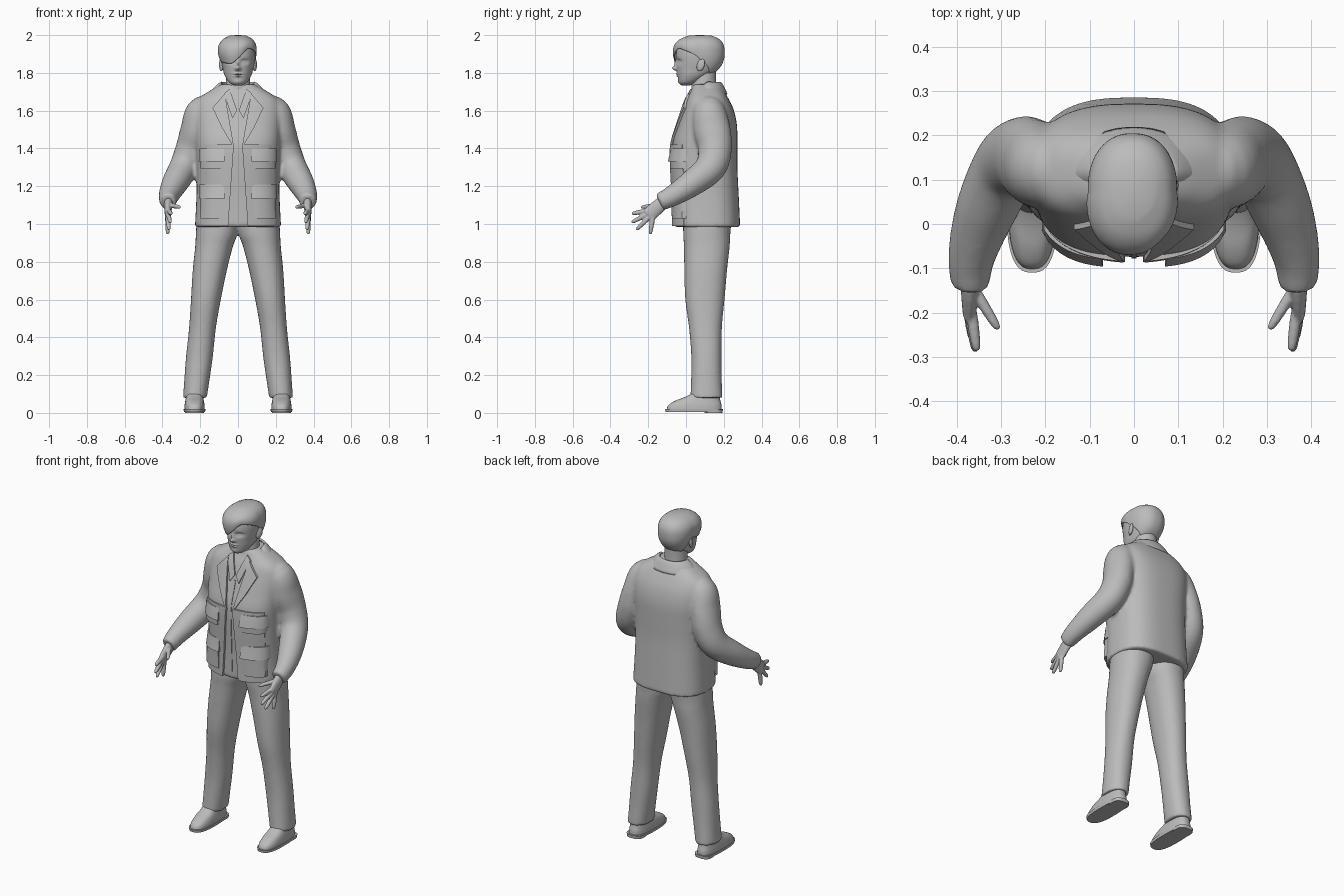
import bpy, bmesh, math
from mathutils import Vector

if "Cube" in bpy.data.objects:
    bpy.data.objects.remove(bpy.data.objects["Cube"])

grey = bpy.data.materials.new("plain grey")
grey.use_nodes = True
grey.diffuse_color = (0.5, 0.5, 0.5, 1)
grey.node_tree.nodes["Principled BSDF"].inputs["Base Color"].default_value = (0.5, 0.5, 0.5, 1)


def sample(keys, t):
    """Smooth interpolation through rows of numbers, t from 0 to 1."""
    f = max(0, min(t, 1)) * (len(keys) - 1)
    i = min(int(f), len(keys) - 2)
    f -= i
    rows = [keys[max(0, min(i + k, len(keys) - 1))] for k in (-1, 0, 1, 2)]
    return [b + f / 2 * (c - a + f * (2*a - 5*b + 4*c - d + f * (3 * (b - c) + d - a)))
            for a, b, c, d in zip(*rows)]


def at_height(keys, z):
    """Row of a standing profile at height z (bisection)."""
    lo, hi = 0, 1
    for _ in range(20):
        mid = (lo + hi) / 2
        if sample(keys, mid)[2] < z:
            lo = mid
        else:
            hi = mid
    return sample(keys, lo)


def power(v, n):
    return math.copysign(abs(v) ** (2 / n), v)


def loft(bm, keys, upright=True, n=2.0, segs=32, steps=40, side=1):
    """Skin rings (x, y, z, radius_a, radius_b) into a closed body."""
    rings = []
    for k in range(steps + 1):
        t = k / steps
        x, y, z, ra, rb = sample(keys, t)
        u, v = Vector((1, 0, 0)), Vector((0, 1, 0))
        if not upright:
            d = (Vector(sample(keys, t + .01)[:3]) - Vector(sample(keys, t - .01)[:3])).normalized()
            u = (u - d * d.x).normalized()
            v = d.cross(u)
        ring = []
        for s in range(segs):
            a = math.tau * s / segs
            p = Vector((x, y, z)) + u * ra * power(math.cos(a), n) + v * rb * power(math.sin(a), n)
            ring.append(bm.verts.new((p.x * side, p.y, p.z)))
        rings.append(ring)
    for r, q in zip(rings, rings[1:]):
        for s in range(segs):
            bm.faces.new((r[s], r[s - 1], q[s - 1], q[s]))
    bm.faces.new(rings[0])
    bm.faces.new(rings[-1])


def sheet(bm, fn, nu, nv):
    """Grid surface from a function of u and v."""
    g = [[bm.verts.new(fn(i / nu, j / nv)) for j in range(nv + 1)] for i in range(nu + 1)]
    for i in range(nu):
        for j in range(nv):
            bm.faces.new((g[i][j], g[i + 1][j], g[i + 1][j + 1], g[i][j + 1]))


def finish(bm, name, voxel=0, smooth=0, thick=0, angle=40):
    bmesh.ops.recalc_face_normals(bm, faces=bm.faces)
    me = bpy.data.meshes.new(name)
    bm.to_mesh(me)
    bm.free()
    me.materials.append(grey)
    ob = bpy.data.objects.new(name, me)
    bpy.context.collection.objects.link(ob)
    bpy.ops.object.select_all(action='DESELECT')
    ob.select_set(True)
    bpy.context.view_layer.objects.active = ob
    bpy.ops.object.shade_smooth_by_angle(angle=math.radians(angle))
    if thick:
        m = ob.modifiers.new("thickness", 'SOLIDIFY')
        m.thickness, m.offset = thick, 0
    if voxel:
        m = ob.modifiers.new("blend", 'REMESH')
        m.mode, m.voxel_size, m.use_smooth_shade = 'VOXEL', voxel, True
        m = ob.modifiers.new("soften", 'SMOOTH')
        m.iterations = smooth


# Jacket: body and sleeves blended together
BODY = [(0, .112, .983, .228, .175), (0, .107, 1.15, .22, .172), (0, .1, 1.3, .22, .172),
        (0, .1, 1.42, .225, .172), (0, .113, 1.52, .232, .157), (0, .118, 1.6, .232, .136),
        (0, .115, 1.66, .212, .112), (0, .113, 1.705, .15, .088), (0, .108, 1.74, .088, .07)]
SLEEVE = [(.12, .12, 1.605, .07, .07), (.19, .122, 1.59, .085, .088), (.224, .137, 1.5, .08, .098),
          (.25, .153, 1.4, .08, .09), (.287, .13, 1.3, .077, .082), (.335, .03, 1.215, .069, .07),
          (.366, -.07, 1.15, .054, .056), (.37, -.14, 1.115, .043, .047)]
bm = bmesh.new()
loft(bm, BODY, n=2.7, segs=64)
for s in (1, -1):
    loft(bm, SLEEVE, upright=False, side=s)
finish(bm, "jacket", voxel=.009, smooth=8)


def chest(x, z, off):
    """Point on the jacket front, raised by off."""
    _, cy, _, rx, ry = at_height(BODY, z)
    f = max(0, 1 - min(1, abs(x) / rx) ** 2.7) ** (1 / 2.7)
    return Vector((x, cy - ry * f - off, z))


def patch(bm, corners, side, offs, bulge=0, n=10):
    """Closed plate over the chest; offs is the height at the u=0 and u=1 sides."""
    a, b, c, d = [Vector(p) for p in corners]

    def place(u, v, back):
        p = (a.lerp(b, u)).lerp(d.lerp(c, u), v)
        h = offs[0] * (1 - u) + offs[1] * u + bulge * v
        return chest(p.x * side, p.y, -.012 if back else h)
    grids = [[[bm.verts.new(place(i / n, j / n, k)) for j in range(n + 1)] for i in range(n + 1)]
             for k in (0, 1)]
    for g in grids:
        for i in range(n):
            for j in range(n):
                bm.faces.new((g[i][j], g[i + 1][j], g[i + 1][j + 1], g[i][j + 1]))
    rim = [(i, 0) for i in range(n)] + [(n, j) for j in range(n)]
    rim += [(n - i, n) for i in range(n)] + [(0, n - j) for j in range(n)]
    for (i, j), (k, l) in zip(rim, rim[1:] + rim[:1]):
        f, r = grids
        bm.faces.new((f[i][j], f[k][l], r[k][l], r[i][j]))


for s, word in ((1, "left"), (-1, "right")):
    # Open front edge, lapel and shirt collar: corners run top to bottom
    bm = bmesh.new()
    patch(bm, [(.022, 1.42), (.19, 1.42), (.19, .99), (.052, .99)], s, (.013, .002))
    finish(bm, word + "_front_panel")
    bm = bmesh.new()
    patch(bm, [(.07, 1.69), (.135, 1.615), (.085, 1.51), (.02, 1.4)], s, (.012, .012))
    finish(bm, word + "_lapel")
    bm = bmesh.new()
    patch(bm, [(.045, 1.715), (.075, 1.69), (.03, 1.56), (.004, 1.6)], s, (.008, .008))
    finish(bm, word + "_shirt_collar")
    # Flapped cargo pockets
    for level, top, fold, low in (("upper", 1.4, 1.33, 1.295), ("lower", 1.21, 1.135, 1.03)):
        bm = bmesh.new()
        patch(bm, [(.075, top), (.203, top), (.208, fold), (.07, fold)], s, (.008, .012), .018)
        finish(bm, word + "_" + level + "_pocket_flap")
        bm = bmesh.new()
        patch(bm, [(.08, fold + .01), (.2, fold + .01), (.198, low), (.08, low)], s, (.016, .022))
        finish(bm, word + "_" + level + "_pocket")

# Shirt placket
bm = bmesh.new()
patch(bm, [(-.006, 1.57), (.006, 1.57), (.006, 1.03), (-.006, 1.03)], 1, (.004, .004))
finish(bm, "shirt_placket")


# Folded collar round the neck
def collar(u, v):
    a = math.radians(-72 + 324 * u)
    c, s = math.cos(a), math.sin(a)
    drop = .06 * max(0, -s)
    spread = v ** .9
    rx, ry = .086 + .062 * spread, .068 + .034 * spread
    return (rx * c, .112 + ry * s, 1.748 - drop - .062 * v ** 1.2)


bm = bmesh.new()
sheet(bm, collar, 40, 6)
finish(bm, "jacket_collar", thick=.012)

# Trousers
LEG = [(.105, .115, 1.06, .112, .13), (.113, .11, .95, .11, .125), (.127, .11, .88, .1, .121),
       (.15, .104, .75, .09, .113), (.17, .1, .6, .079, .104), (.188, .103, .45, .071, .087),
       (.204, .108, .3, .071, .08), (.217, .108, .18, .067, .081), (.228, .108, .08, .063, .085)]
bm = bmesh.new()
for s in (1, -1):
    loft(bm, LEG, n=2.2, side=s)
finish(bm, "trousers", voxel=.009, smooth=4)

# Shoes and soles
SHOE = [(.23, .043, .015, .054, .146), (.23, .047, .04, .053, .141), (.23, .062, .064, .049, .12),
        (.23, .088, .086, .045, .09), (.23, .108, .115, .043, .066), (.23, .108, .16, .043, .062)]
for s, word in ((1, "left"), (-1, "right")):
    bm = bmesh.new()
    loft(bm, SHOE, n=2.6, segs=40, steps=20, side=s)
    finish(bm, word + "_shoe")
    bm = bmesh.new()
    loft(bm, [(.23, .043, .004, .056, .15), (.23, .043, .02, .058, .153)], n=2.7, segs=40, steps=1, side=s)
    loft(bm, [(.23, .145, 0, .05, .048), (.23, .145, .018, .052, .05)], n=2.8, segs=32, steps=1, side=s)
    finish(bm, word + "_sole")

# Hands: palm, spread fingers and thumb
PALM = [(.366, -.1, 1.13, .027, .032), (.37, -.15, 1.09, .021, .038), (.372, -.2, 1.045, .015, .039)]
FINGERS = [((.365, -.215, 1.068), (.355, -.287, 1.055)), ((.37, -.205, 1.052), (.358, -.288, 1.008)),
           ((.373, -.195, 1.036), (.365, -.262, .97)), ((.373, -.178, 1.02), (.372, -.19, .946)),
           ((.36, -.15, 1.1), (.306, -.238, 1.088))]
for s, word in ((1, "left"), (-1, "right")):
    bm = bmesh.new()
    loft(bm, PALM, upright=False, steps=12, side=s)
    for root, tip in FINGERS:
        root, tip = Vector(root), Vector(tip)
        path = [(*root.lerp(tip, t), r, r) for t, r in ((-.2, .013), (.4, .0125), (.85, .01), (1, .005))]
        loft(bm, path, upright=False, segs=12, steps=12, side=s)
    finish(bm, word + "_hand", voxel=.004, smooth=3)

# Neck
bm = bmesh.new()
loft(bm, [(0, .1, 1.66, .078, .075), (0, .095, 1.73, .066, .066), (0, .1, 1.82, .06, .06)])
finish(bm, "neck")

# Head, its features pushed in and out of the face: x, z, width, height, depth
HEAD = [(0, 0, 1.733, .02, .022), (0, .012, 1.75, .048, .048), (0, .04, 1.785, .07, .083),
        (0, .06, 1.82, .08, .108), (0, .07, 1.86, .088, .121), (0, .072, 1.9, .091, .124),
        (0, .073, 1.94, .086, .117), (0, .075, 1.97, .067, .093), (0, .075, 1.988, .034, .05)]
FACE = [(.036, 1.86, .02, .012, .013), (-.036, 1.86, .02, .012, .013),
        (.036, 1.858, .012, .006, -.006), (-.036, 1.858, .012, .006, -.006),
        (0, 1.845, .009, .022, -.012), (0, 1.823, .014, .011, -.021),
        (0, 1.795, .022, .006, -.009), (0, 1.783, .018, .005, -.008),
        (0, 1.789, .024, .002, .005), (0, 1.75, .02, .014, -.005)]
bm = bmesh.new()
loft(bm, HEAD, n=2.2, segs=128, steps=90)
for v in bm.verts:
    if v.co.y < .03:
        x, z = v.co.x, v.co.z
        v.co.y += sum(d * math.exp(-((x - fx) / w) ** 2 - ((z - fz) / h) ** 2) for fx, fz, w, h, d in FACE)
finish(bm, "head", angle=60)

for s, word in ((1, "left"), (-1, "right")):
    bm = bmesh.new()
    bmesh.ops.create_uvsphere(bm, u_segments=20, v_segments=12, radius=1)
    for v in bm.verts:
        x, y, z = v.co
        v.co = (s * (.088 + .011 * x + .006 * y), .078 + .021 * y + .006 * z, 1.843 + .034 * z)
    finish(bm, word + "_ear")


# Hair: cap with a fringe swept down over the right eye, thinning towards the nape
def hair(u, v):
    a = math.tau * u
    c, s = math.cos(a), math.sin(a)
    front, back = max(0, -s) ** .6, max(0, s)
    sweep = max(0, min(1, (c + .4) / 1.05))
    fringe = 1.848 + .09 * sweep * sweep * (3 - 2 * sweep)
    low = fringe * front + (1.875 - .105 * back) * (1 - front)
    z = 1.988 + (low - 1.988) * v
    _, cy, _, rx, ry = at_height(HEAD, z)
    off = .009 - .007 * v * (1 - front) + .008 * front * math.sin(math.pi * v)
    off += .007 * max(0, -c) * math.sin(math.pi * v)
    return ((rx + off) * power(c, 2.2), cy + (ry + off) * power(s, 2.2), z + .007 * (1 - v))


bm = bmesh.new()
sheet(bm, hair, 72, 20)
bmesh.ops.remove_doubles(bm, verts=bm.verts, dist=.0001)
rim = [e for e in bm.edges if e.is_boundary and e.verts[0].co.z > 1.99]
crown = bmesh.ops.extrude_edge_only(bm, edges=rim)["geom"]
peak = [g for g in crown if isinstance(g, bmesh.types.BMVert)]
bmesh.ops.pointmerge(bm, verts=peak, merge_co=(0, .075, 1.998))
finish(bm, "hair", thick=.005, angle=60)
